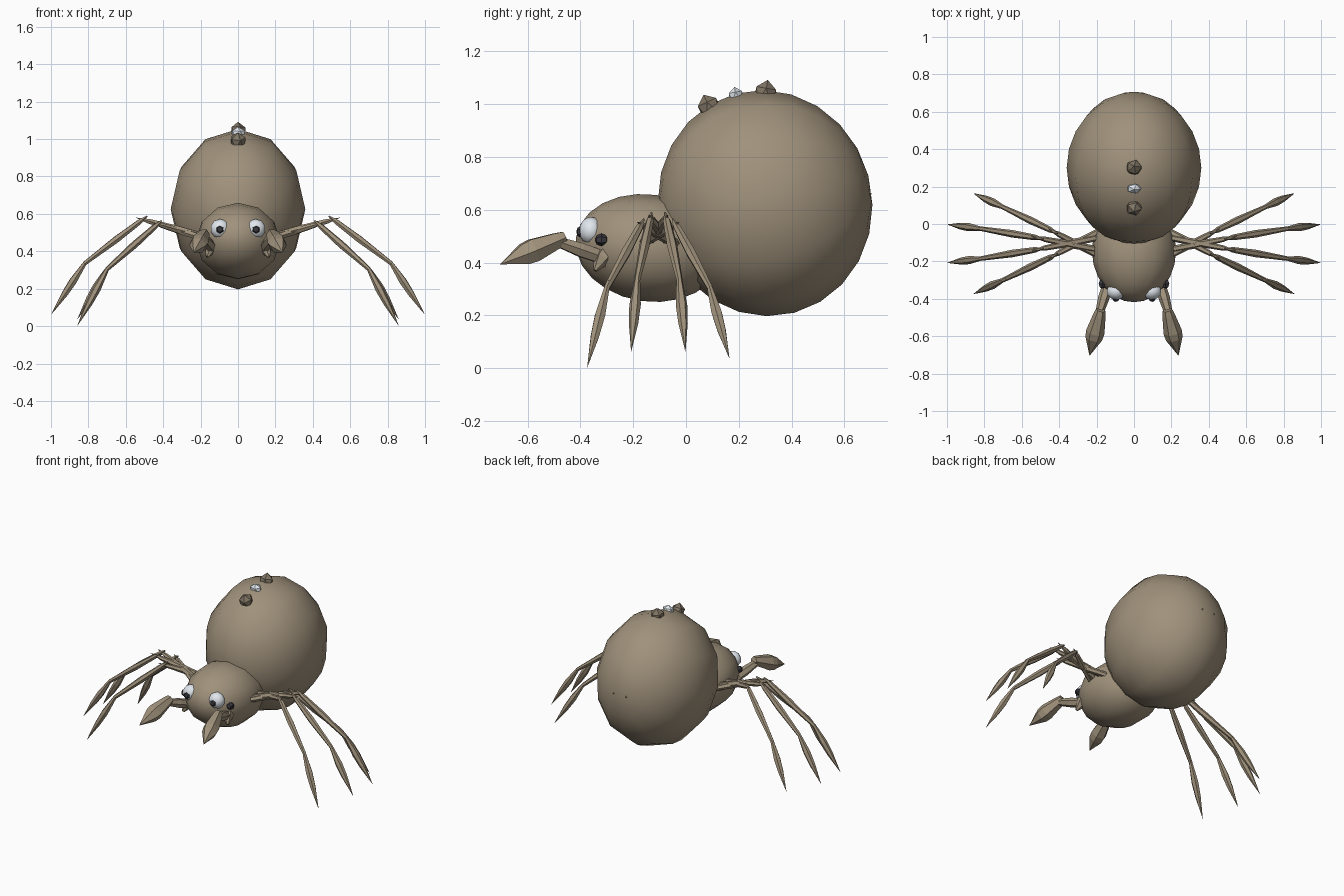
import bpy, bmesh, math
from mathutils import Vector, Matrix

if "Cube" in bpy.data.objects:
    bpy.data.objects.remove(bpy.data.objects["Cube"])


def material(name, rgb):
    m = bpy.data.materials.new(name)
    m.diffuse_color = (*rgb, 1)
    m.use_nodes = True
    m.node_tree.nodes["Principled BSDF"].inputs["Base Color"].default_value = m.diffuse_color
    return m


BROWN = material("brown", (0.35, 0.285, 0.20))
DARK_BROWN = material("dark_brown", (0.22, 0.18, 0.13))
WHITE = material("pale", (0.75, 0.80, 0.85))
BLACK = material("dark", (0.04, 0.04, 0.05))


def finish(name, bm, mat, smooth=True, mirror=False):
    bmesh.ops.recalc_face_normals(bm, faces=bm.faces[:])
    for f in bm.faces:
        f.smooth = smooth
    me = bpy.data.meshes.new(name)
    bm.to_mesh(me)
    bm.free()
    me.materials.append(mat)
    ob = bpy.data.objects.new(name, me)
    bpy.context.collection.objects.link(ob)
    if mirror:
        ob.modifiers.new("mirror", 'MIRROR')
    return ob


def ball(name, loc, size, mat, seg=12, rings=12, tilt=0, smooth=True, mirror=False):
    """Sphere with poles on the y axis, tilted about x; size is (x, y, z) radii."""
    bm = bmesh.new()
    bmesh.ops.create_uvsphere(bm, u_segments=seg, v_segments=rings, radius=1)
    mx = (Matrix.Translation(loc) @ Matrix.Rotation(math.radians(tilt), 4, 'X')
          @ Matrix.Diagonal((*size, 1)) @ Matrix.Rotation(math.pi / 2, 4, 'X'))
    bm.transform(mx)
    return finish(name, bm, mat, smooth, mirror)


def spindle(bm, a, b, profile, sides=6):
    """Turned solid from a to b; profile is (fraction along, radius)."""
    a, b = Vector(a), Vector(b)
    d = b - a
    q = d.to_track_quat('Z', 'Y')
    rings = []
    for t, r in profile:
        c = a + d * t
        if r == 0:
            rings.append([bm.verts.new(c)])
        else:
            rings.append([bm.verts.new(c + q @ Vector((r * math.cos(i * math.tau / sides),
                          r * math.sin(i * math.tau / sides), 0))) for i in range(sides)])
    for lo, hi in zip(rings, rings[1:]):
        for i in range(sides):
            j = (i + 1) % sides
            vs = [lo[i % len(lo)], lo[j % len(lo)], hi[j % len(hi)], hi[i % len(hi)]]
            bm.faces.new(list(dict.fromkeys(vs)))
    for ring in (rings[0], rings[-1]):
        if len(ring) > 2:
            bm.faces.new(ring)


# body
ball("abdomen", (0, 0.30, 0.625), (0.36, 0.405, 0.43), BROWN, tilt=15)
ball("head_thorax", (0, -0.14, 0.455), (0.225, 0.28, 0.203), BROWN, tilt=-8)

# eyes
ball("main_eye", (0.095, -0.36, 0.52), (0.053, 0.045, 0.053), WHITE, 10, 8, mirror=True)
ball("pupil", (0.097, -0.402, 0.516), (0.021, 0.014, 0.021), BLACK, 6, 4, mirror=True, smooth=False)
ball("side_eye", (0.168, -0.32, 0.486), (0.024, 0.026, 0.024), BLACK, 6, 4, mirror=True, smooth=False)

# feelers: short base, thin arm, fat pointed end
bm = bmesh.new()
spindle(bm, (0.13, -0.29, 0.46), (0.165, -0.345, 0.37),
        [(0, 0.03), (0.5, 0.035), (1, 0.008)])
spindle(bm, (0.14, -0.32, 0.42), (0.185, -0.475, 0.475),
        [(0, 0.028), (0.5, 0.03), (1, 0.022)])
spindle(bm, (0.178, -0.46, 0.495), (0.238, -0.705, 0.393),
        [(0, 0.026), (0.12, 0.034), (0.48, 0.05), (0.62, 0.046), (1, 0)])
finish("feeler", bm, BROWN, smooth=False, mirror=True)

# legs: three spindle segments, front pair mirrored to back about y = -0.105
UPPER = [(0, 0.017), (0.45, 0.02), (0.9, 0.014), (1.12, 0)]
MIDDLE = [(-0.08, 0.004), (0.06, 0.015), (0.45, 0.02), (1, 0.012), (1.06, 0)]
LOWER = [(-0.1, 0), (0.02, 0.012), (0.35, 0.022), (0.6, 0.018), (1, 0)]
PATHS = {
    "outer": [(0.18, 0.07, 0.47), (0.43, -0.065, 0.545), (0.70, -0.195, 0.305), (0.86, -0.27, 0.0)],
    "inner": [(0.18, 0.035, 0.48), (0.51, -0.03, 0.57), (0.82, -0.08, 0.335), (1.0, -0.103, 0.06)],
}
for label, pts in PATHS.items():
    for side, sgn in (("front", 1), ("back", -1)):
        lift = 0.035 if (label, side) == ("outer", "back") else 0
        p = [(x, -0.105 + sgn * y, z + (lift if i == 3 else 0)) for i, (x, y, z) in enumerate(pts)]
        bm = bmesh.new()
        for a, b, prof in zip(p, p[1:], (UPPER, MIDDLE, LOWER)):
            spindle(bm, a, b, prof)
        finish(f"{side}_{label}_leg", bm, BROWN, smooth=False, mirror=True)

# studs along the back
for name, loc, size, tilt, mat in (
        ("front_stud", (0, 0.09, 0.985), (0.046, 0.045, 0.056), 25, DARK_BROWN),
        ("pale_stud", (0, 0.19, 1.03), (0.042, 0.03, 0.036), 10, WHITE),
        ("rear_stud", (0, 0.30, 1.035), (0.046, 0.045, 0.058), -10, DARK_BROWN)):
    bm = bmesh.new()
    bmesh.ops.create_icosphere(bm, subdivisions=1, radius=1)
    bm.transform(Matrix.Translation(loc) @ Matrix.Rotation(math.radians(tilt), 4, 'X')
                 @ Matrix.Diagonal((*size, 1)))
    finish(name, bm, mat, smooth=False)

# spinnerets at the rear
bm = bmesh.new()
spindle(bm, (0.047, 0.66, 0.64), (0.045, 0.705, 0.662), [(0, 0.02), (0.5, 0.018), (1, 0)])
finish("spinneret", bm, BROWN, smooth=False, mirror=True)
